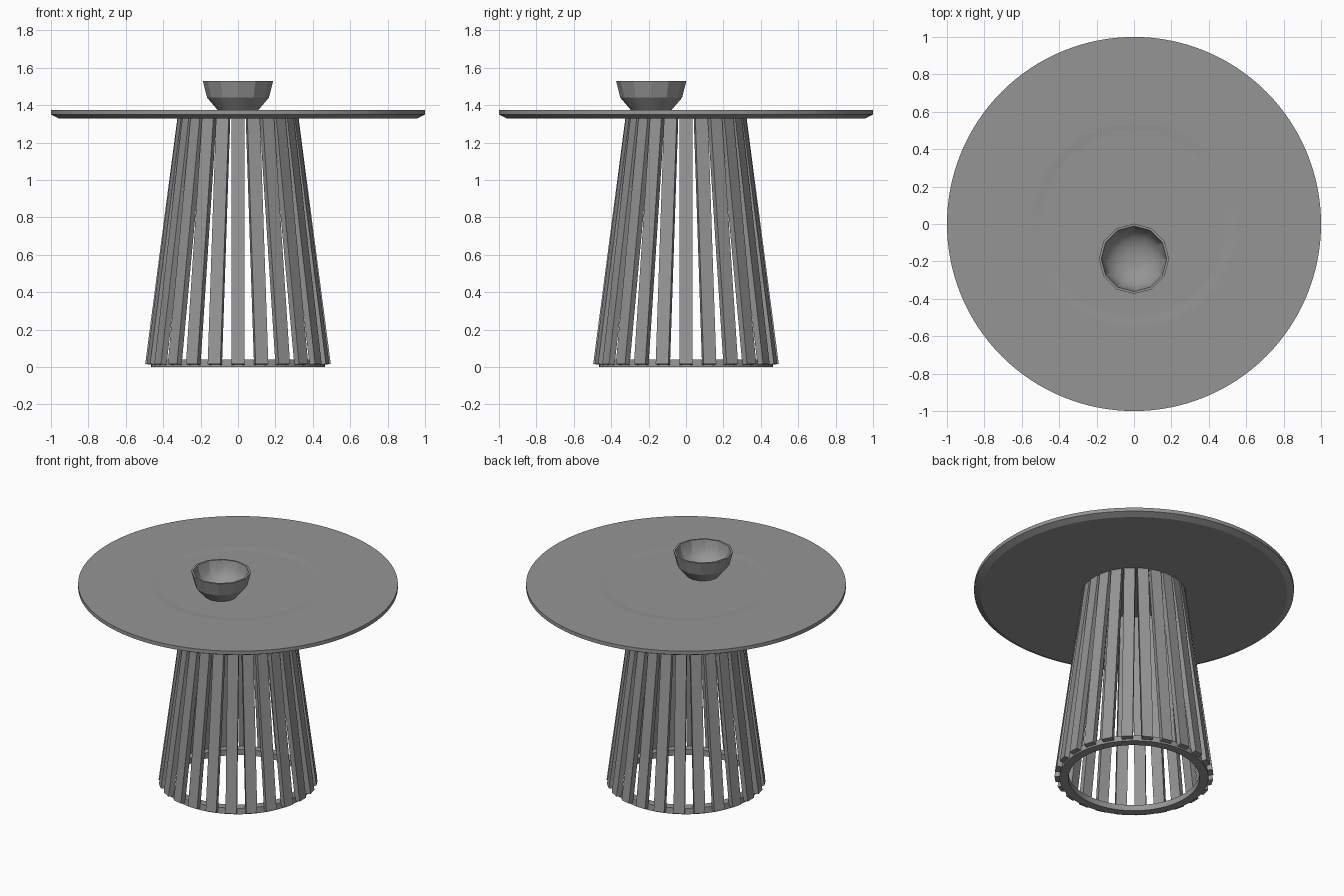
import bpy, bmesh
from math import cos, sin, tau, radians
from mathutils import Vector

if "Cube" in bpy.data.objects:
    bpy.data.objects.remove(bpy.data.objects["Cube"])

# Dark grey finish shared by every part
finish = bpy.data.materials.new("dark_grey")
finish.diffuse_color = (0.3, 0.3, 0.3, 1)
finish.use_nodes = True
finish.node_tree.nodes["Principled BSDF"].inputs["Base Color"].default_value = finish.diffuse_color


def make_object(name, bm, smooth_angle=None):
    bmesh.ops.recalc_face_normals(bm, faces=bm.faces)
    mesh = bpy.data.meshes.new(name)
    bm.to_mesh(mesh)
    bm.free()
    mesh.materials.append(finish)
    obj = bpy.data.objects.new(name, mesh)
    bpy.context.collection.objects.link(obj)
    if smooth_angle:
        bpy.ops.object.select_all(action='DESELECT')
        obj.select_set(True)
        bpy.context.view_layer.objects.active = obj
        bpy.ops.object.shade_smooth_by_angle(angle=radians(smooth_angle))
    return obj


def lathe(name, profile, sides, closed=False, centre=(0, 0), smooth_angle=None):
    """Revolve (radius, z) points; open profiles get flat caps at both ends."""
    bm = bmesh.new()
    rings = [[bm.verts.new((centre[0] + r * cos(tau * i / sides),
                            centre[1] + r * sin(tau * i / sides), z))
              for i in range(sides)] for r, z in profile]
    pairs = list(zip(rings, rings[1:]))
    if closed:
        pairs.append((rings[-1], rings[0]))
    else:
        bm.faces.new(rings[0])
        bm.faces.new(rings[-1])
    for a, b in pairs:
        for i in range(sides):
            j = (i + 1) % sides
            bm.faces.new((a[i], a[j], b[j], b[i]))
    return make_object(name, bm, smooth_angle)


# Round top: undercut edge and a shallow soft-edged recess in the middle
lathe("table_top", [(0.96, 1.33), (1.0, 1.35), (1.0, 1.375), (0.55, 1.375),
                    (0.54, 1.375), (0.50, 1.37), (0.49, 1.37), (0.2, 1.37)],
      128, smooth_angle=20)

# Floor ring tying the slats together
lathe("base_ring", [(0.41, 0.0), (0.466, 0.0), (0.463, 0.04), (0.41, 0.04)],
      96, closed=True, smooth_angle=30)

# Leaning slats around the pedestal
COUNT, HALF_WIDTH = 24, 0.035
section = [(0.461, 0.012), (0.496, 0.017), (0.324, 1.332), (0.29, 1.332)]
bm = bmesh.new()
for k in range(COUNT):
    a = tau * k / COUNT
    out, side = Vector((cos(a), sin(a), 0)), Vector((-sin(a), cos(a), 0))
    left, right = [[bm.verts.new(out * r + side * s + Vector((0, 0, z)))
                    for r, z in section] for s in (-HALF_WIDTH, HALF_WIDTH)]
    bm.faces.new(left)
    bm.faces.new(right[::-1])
    for i in range(4):
        j = (i + 1) % 4
        bm.faces.new((left[i], right[i], right[j], left[j]))
make_object("pedestal_slats", bm)

# Faceted bowl whose hollow softens towards the bottom
lathe("bowl", [(0.105, 1.37), (0.165, 1.44), (0.188, 1.53), (0.175, 1.53),
               (0.165, 1.48), (0.14, 1.437), (0.10, 1.406), (0.045, 1.39)],
      12, centre=(0, -0.186), smooth_angle=24)
